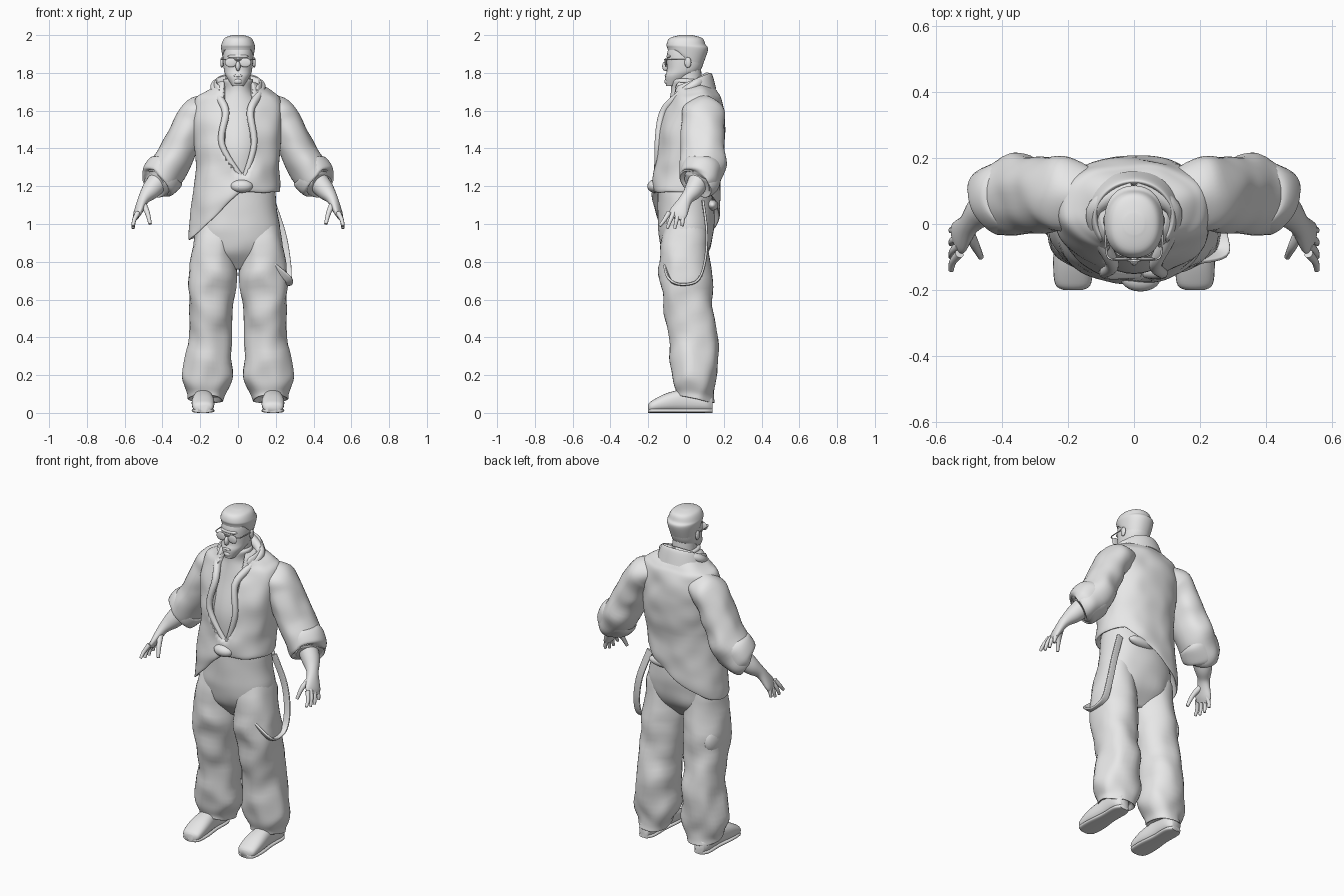
import bpy, bmesh, math
from mathutils import Vector, noise

default_cube = bpy.data.objects.get("Cube")
if default_cube:
    bpy.data.objects.remove(default_cube, do_unlink=True)

grey = bpy.data.materials.new("light grey")
grey.use_nodes = True
grey.diffuse_color = (.8, .8, .8, 1)
grey.node_tree.nodes["Principled BSDF"].inputs["Base Color"].default_value = grey.diffuse_color
UP = Vector((0, 0, 1))
BACK = Vector((0, 1, 0))


def clamp(value):
    return max(0, min(1, value))


def finish(name, bm):
    bmesh.ops.recalc_face_normals(bm, faces=bm.faces)
    mesh = bpy.data.meshes.new(name)
    bm.to_mesh(mesh)
    bm.free()
    mesh.materials.append(grey)
    for face in mesh.polygons:
        face.use_smooth = True
    mesh.set_sharp_from_angle(angle=1.1)
    bpy.context.collection.objects.link(bpy.data.objects.new(name, mesh))


def smooth_rows(rows, steps):
    """Smooth curve through every row of numbers."""
    result = []
    last = len(rows) - 1
    for i in range(last):
        before, start, end, after = rows[max(i - 1, 0)], rows[i], rows[i + 1], rows[min(i + 2, last)]
        for j in range(steps):
            t = j / steps
            ease = t * t * (3 - 2 * t)
            leave, arrive = t * (1 - t) ** 2 / 2, t * t * (t - 1) / 2
            result.append([b + (c - b) * ease + (c - a) * leave + (d - b) * arrive
                           for a, b, c, d in zip(before, start, end, after)])
    return result + [rows[-1]]


def loft(name, rows, axis=None, side=1, shape=None, power=2, sections=24, steps=6, folds=0):
    """Each row holds the centre and two radii; axis fixes the section normal."""
    rows = smooth_rows(rows, steps)
    centres = [Vector(row[:3]) for row in rows]
    reference = UP if axis == BACK else BACK
    bm = bmesh.new()
    rings = []
    for i, (*_, wide, deep) in enumerate(rows):
        ahead, behind = centres[min(i + 1, len(rows) - 1)], centres[max(i - 1, 0)]
        normal = axis or (ahead - behind).normalized()
        reference = (reference - normal * reference.dot(normal)).normalized()
        across = normal.cross(reference)
        ring = []
        for k in range(sections):
            angle = math.tau * k / sections
            c, s = math.cos(angle), math.sin(angle)
            point = centres[i] + across * wide * math.copysign(abs(c) ** (2 / power), c)
            point += reference * deep * math.copysign(abs(s) ** (2 / power), s)
            if shape:
                point = shape(point)
            point += noise.noise_vector(point * 9) * folds
            point.x *= side
            ring.append(bm.verts.new(point))
        rings.append(ring)
    for first, second in zip(rings, rings[1:]):
        for k in range(sections):
            bm.faces.new((first[k - 1], first[k], second[k], second[k - 1]))
    bm.faces.new(rings[0])
    bm.faces.new(rings[-1])
    finish(name, bm)


def column(name, profile, **options):
    """Upright loft from rows of height, depth and two radii."""
    loft(name, [(0, y, z, wide, deep) for z, y, wide, deep in profile], axis=UP, **options)


def tube(name, points, start, end, **options):
    radii = [start + (end - start) * i / (len(points) - 1) for i in range(len(points))]
    loft(name, [(*point, r, r) for point, r in zip(points, radii)], **options)


def blob(name, place, size, side=1):
    bm = bmesh.new()
    bmesh.ops.create_uvsphere(bm, u_segments=20, v_segments=12, radius=1)
    for vert in bm.verts:
        vert.co = vert.co * Vector(size) + Vector(place)
        vert.co.x *= side
    finish(name, bm)


# Jacket body: slanted hem falling to the right hip, front pressed in behind the shirt
def jacket_shape(point):
    start = .1 + point.y / 2
    slant = clamp((start - point.x) / (start + .24)) * clamp((1.3 - point.z) / .13)
    middle = clamp(1.4 - point.z) / 5
    opening = min(.075, (point.z - 1.24) * .6)
    if point.y < 0:
        point.y += .06 * clamp((opening - abs(point.x - middle)) * 60)
    point.z -= slant * .28
    point.x -= slant * .05
    return point


column("jacket_body", [
    (1.75, .03, .1, .1), (1.7, .05, .18, .12), (1.65, .05, .23, .14), (1.5, .03, .235, .18),
    (1.3, .01, .22, .18), (1.2, 0, .22, .18), (1.17, 0, .21, .17), (1.2, 0, .18, .15)],
    shape=jacket_shape, power=2.2, sections=96, steps=9, folds=.01)


# Standing collar, higher at the back and open at the front
def collar_shape(point):
    point.z += .4 * (point.y - .12)
    if point.y < 0:
        point.y += .07 * clamp((.1 - abs(point.x)) * 30)
    return point


column("collar", [(1.7, .04, .15, .12), (1.78, .02, .13, .12), (1.795, .02, .115, .105), (1.75, .02, .1, .09)],
       shape=collar_shape, sections=64)

# Rolled lapels rise from the waist and meet behind the neck
lapel = [(.085, 1.42), (.065, 1.59), (.105, 1.68), (.115, 1.74), (0, 1.775)]
for label, side in (("left", 1), ("right", -1)):
    outline = [(.03, 1.23)] + [(x * side, z) for x, z in lapel]
    tube(label + "_lapel", [(x, 3.5 * max(0, z - 1.5) ** 2 - .15, z) for x, z in outline], .014, .028)

# Shirt with a high neck
column("shirt", [
    (1.2, 0, .12, .14), (1.4, 0, .15, .15), (1.6, .02, .14, .12), (1.7, .01, .08, .09),
    (1.76, 0, .08, .08), (1.77, 0, .06, .06)], sections=40)

# Gathered cloth at the waist
blob("waist_knot", (.02, -.165, 1.2), (.06, .04, .035))
blob("back_pouch", (.06, .14, 1.1), (.09, .03, .03))

# Trouser seat
column("trouser_seat", [(1.2, -.01, .19, .14), (1.05, 0, .21, .15), (.95, 0, .22, .145), (.85, 0, .2, .12),
                        (.76, 0, .09, .05)], power=2.2, sections=40, folds=.006)


# Trouser legs spread towards the ground, with hems lower at the heel
def trouser_shape(point):
    point.x += .17 - point.z / 20
    point.z -= .2 * (point.y - .05) * clamp((.35 - point.z) * 4)
    return point


# Arms hang beside the body, then swing forward below the elbow
def arm_row(x, z, wide, deep):
    return x, .09 - 4 * max(0, x - .35) ** 2, z, wide, deep


for label, side in (("left", 1), ("right", -1)):
    column(label + "_trouser_leg", [
        (1.05, 0, .08, .1), (.8, -.01, .12, .135), (.6, .01, .12, .13), (.4, .04, .11, .13),
        (.2, .04, .13, .12), (.1, .05, .1, .1), (.07, .05, .09, .1), (.09, .05, .07, .08)],
        side=side, shape=trouser_shape, power=2.2, sections=36, folds=.016)

    # Shoe on a flat sole
    shoe = [(.14, .03, .04), (.1, .05, .05), (0, .05, .06), (-.1, .06, .05), (-.18, .055, .03), (-.2, .03, .02)]
    loft(label + "_shoe", [(.185, y, high + .005, wide, high) for y, wide, high in shoe],
         axis=BACK, side=side, power=2.4)
    loft(label + "_sole", [(.185, y, .012, wide, .012) for y, wide, _ in shoe],
         axis=BACK, side=side, power=3)

    # Sleeve, turned-back cuff, and forearm running into the palm
    sleeve = [(.1, 1.63, .04), (.2, 1.595, .085), (.255, 1.52, .09), (.3, 1.42, .095), (.35, 1.32, .1),
              (.42, 1.23, .09), (.44, 1.21, .06)]
    cuff = [(.36, 1.3, .09), (.38, 1.28, .11), (.43, 1.23, .105), (.44, 1.22, .07)]
    loft(label + "_sleeve", [arm_row(x, z, r, r + .02) for x, z, r in sleeve],
         side=side, sections=36, folds=.014)
    loft(label + "_cuff", [arm_row(x, z, r, r) for x, z, r in cuff], side=side, sections=36, folds=.014)
    forearm = [(.4, 1.25, .06, .06), (.46, 1.18, .05, .05), (.5, 1.13, .03, .035),
               (.53, 1.06, .02, .05), (.54, 1.03, .01, .04)]
    loft(label + "_forearm", [arm_row(*row) for row in forearm], side=side)

    # Fingers fan out from the palm
    for number in range(4):
        knuckle = number * .025 - .09
        tip = number * .04 - .14
        low = .97 + abs(number - 1.5) / 80
        points = [(.53, knuckle, 1.06), (.55, (knuckle + tip) / 2, 1.02), (.555, tip, low)]
        tube(f"{label}_finger_{number + 1}", points, .014, .008, side=side, sections=12)
    tube(label + "_thumb", [(.5, -.03, 1.1), (.48, -.07, 1.06), (.465, -.1, 1)], .018, .009, side=side, sections=12)

    # Ear and one half of the glasses
    blob(label + "_ear", (.085, .01, 1.855), (.009, .018, .028), side)
    blob(label + "_lens", (.038, -.107, 1.855), (.031, .006, .025), side)
    tube(label + "_temple", [(.065, -.108, 1.87), (.083, -.09, 1.87), (.087, 0, 1.87)], .003, .003,
         side=side, sections=8)

blob("glasses_bridge", (0, -.112, 1.87), (.02, .004, .004))

# Neck, head and face
column("neck", [(1.66, .02, .07, .07), (1.82, .01, .065, .07)])
column("head", [
    (1.73, -.07, .03, .035), (1.78, -.04, .062, .07), (1.82, -.01, .075, .09), (1.9, 0, .08, .1),
    (1.97, 0, .07, .08)], power=2.2, sections=36)
blob("nose", (0, -.108, 1.835), (.013, .018, .026))
blob("brow", (0, -.088, 1.887), (.055, .016, .012))
blob("lips", (0, -.103, 1.785), (.024, .01, .008))
blob("chin", (0, -.095, 1.755), (.025, .02, .018))


# Cropped hair, cut higher over the forehead
def hair_line(point):
    point.z = max(point.z, 1.92 - .9 * max(0, point.y + .05))
    return point


column("hair", [
    (1.82, 0, .07, .08), (1.92, .01, .088, .106), (1.95, 0, .088, .103), (1.985, 0, .07, .085), (2, 0, .03, .03)],
    shape=hair_line, power=2.2, sections=40)

# Loose strap looping at the left hip, and a pocket on the right thigh
strap = [(.09, 1.12), (.11, .95), (.1, .8), (.06, .7), (-.03, .68), (-.09, .71)]
loft("hip_strap", [(.265 - (z - .7) ** 2 / 2, y, z, .02, .007) for y, z in strap]
     + [(.17, -.11, .79, .02, .007)], power=4)
blob("thigh_pocket", (-.21, .02, .67), (.05, .1, .1))
